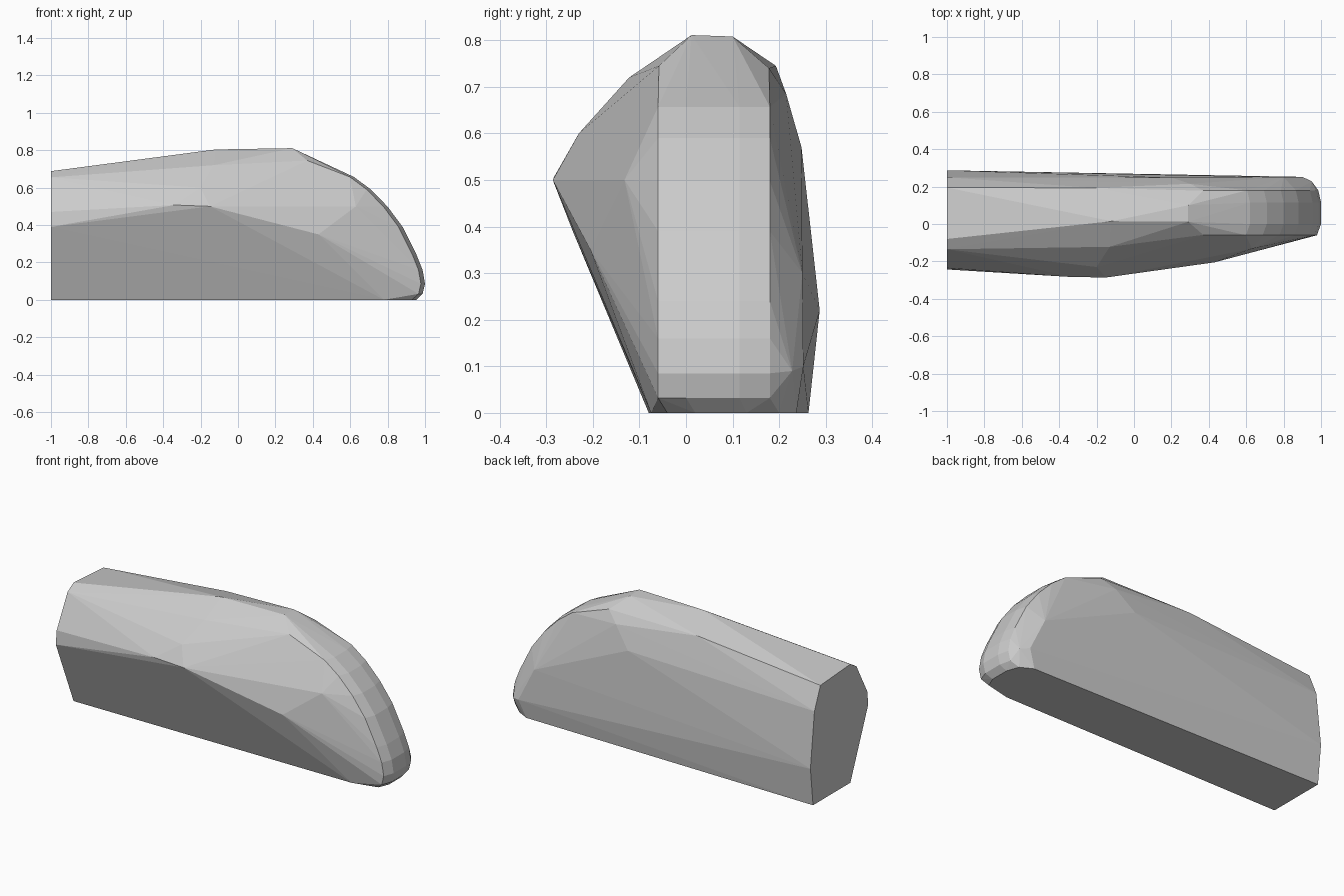
import bpy, bmesh

# Rear cut face: (y, z)
rear_face = [(-0.08, 0), (0.263, 0), (0.287, 0.22), (0.25, 0.54), (0.195, 0.67),
             (-0.08, 0.688), (-0.135, 0.655), (-0.235, 0.47), (-0.243, 0.39)]
points = [(-1, y, z) for y, z in rear_face]

# Bulging front flank and its upper shoulder
points += [(-0.34, -0.283, 0.507), (-0.15, -0.286, 0.5), (0.43, -0.205, 0.35),
           (-0.2, -0.23, 0.6), (-0.13, -0.122, 0.72), (0.63, -0.132, 0.5)]

# Crown ridge
points += [(-0.12, 0.015, 0.804), (0.29, 0.012, 0.811), (0.29, 0.1, 0.808),
           (0.37, -0.058, 0.745)]

# Back wall upper edge and lower front corner
points += [(-0.21, 0.193, 0.745), (0.37, 0.178, 0.74), (0.3, 0.215, 0.685),
           (0.2, 0.248, 0.57), (0.9, 0.252, 0.1), (0.8, 0.25, 0.3),
           (0.95, 0.228, 0.09)]

# Nose arc: each station is a rounded strip across the width
nose = [(0.62, 0.657), (0.71, 0.59), (0.8, 0.498), (0.88, 0.39),
        (0.955, 0.24), (0.987, 0.16), (1.0, 0.085), (0.987, 0.032)]
for x, z in nose:
    points += [(x, 0.0, z), (x, 0.115, z),
               (x - 0.022, -0.06, z), (x - 0.015, 0.18, z)]

# Underside outline at the nose
points += [(0.78, -0.075, 0), (0.93, -0.04, 0), (0.955, 0.02, 0),
           (0.955, 0.13, 0), (0.93, 0.2, 0), (0.86, 0.237, 0)]

# Faceted convex body wrapped round the points
bm = bmesh.new()
for p in points:
    bm.verts.new(p)
hull = bmesh.ops.convex_hull(bm, input=bm.verts[:])
loose = [v for v in bm.verts if not v.link_faces]
bmesh.ops.delete(bm, geom=loose, context='VERTS')
bmesh.ops.recalc_face_normals(bm, faces=bm.faces[:])
mesh = bpy.data.meshes.new("faceted_body")
bm.to_mesh(mesh)
bm.free()
body = bpy.data.objects.new("faceted_body", mesh)
bpy.context.collection.objects.link(body)
